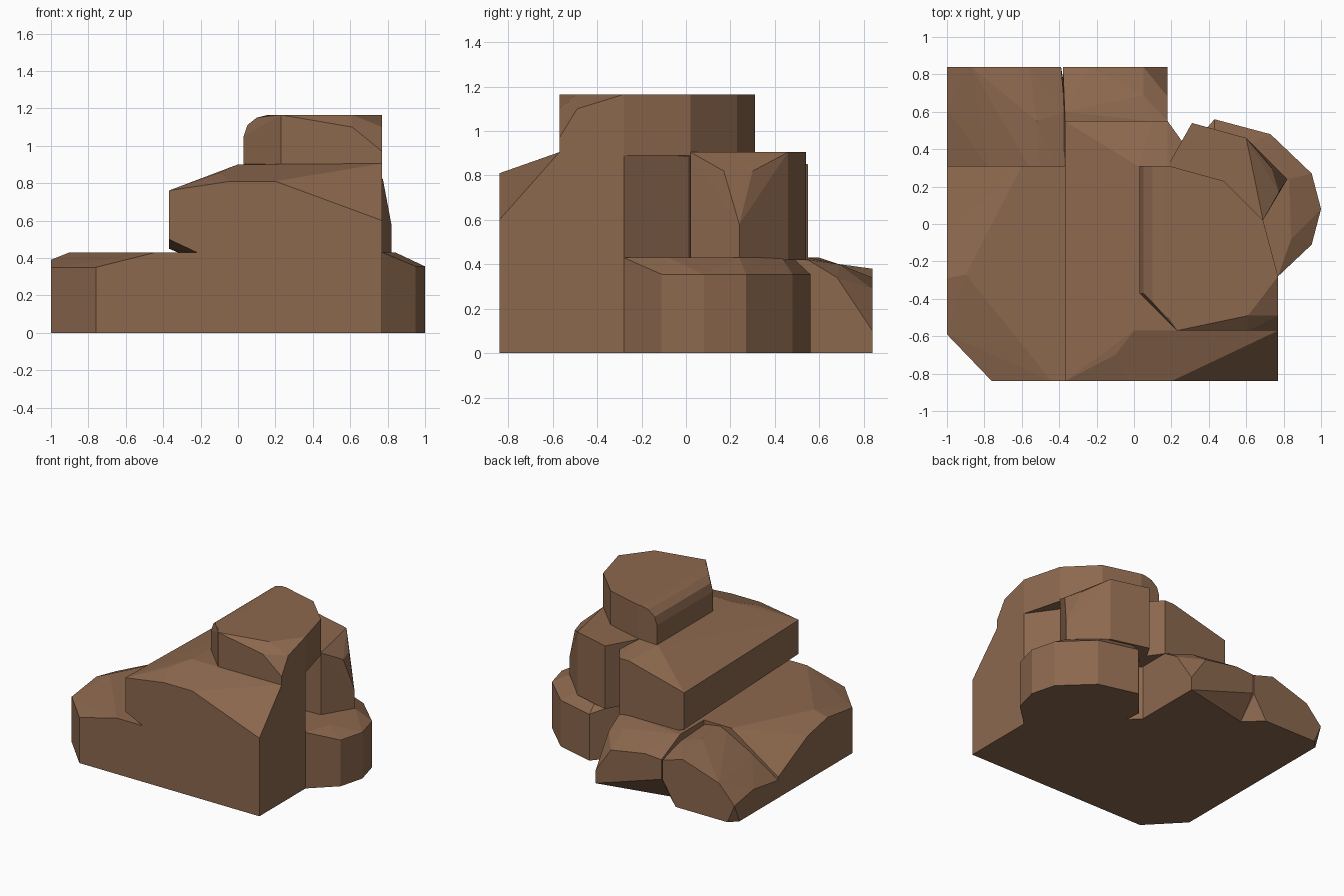
import bpy, bmesh

mat = bpy.data.materials.new("rock_brown")
mat.diffuse_color = (0.262, 0.138, 0.076, 1)


def rock(name, points):
    """Faceted boulder: the convex hull of a few corner points."""
    bm = bmesh.new()
    for p in points:
        bm.verts.new(p)
    res = bmesh.ops.convex_hull(bm, input=bm.verts)
    loose = {g for g in res["geom_interior"] + res["geom_unused"]
             if isinstance(g, bmesh.types.BMVert)}
    bmesh.ops.delete(bm, geom=list(loose), context='VERTS')
    bmesh.ops.dissolve_limit(bm, angle_limit=0.02, verts=bm.verts, edges=bm.edges)
    bmesh.ops.recalc_face_normals(bm, faces=bm.faces)
    me = bpy.data.meshes.new(name)
    bm.to_mesh(me)
    bm.free()
    me.materials.append(mat)
    ob = bpy.data.objects.new(name, me)
    bpy.context.collection.objects.link(ob)
    return ob


def ring(outline, z):
    return [(x, y, z) for x, y in outline]


# wide ground slab, with chamfered front left and back left corners
rock("ground_slab",
     ring([(-1, .31), (-1, -.59), (-.76, -.84), (.77, -.84), (.77, -.28), (.18, .31)], 0)
     + ring([(-.44, -.84), (.77, -.84), (.77, -.28), (.18, .31), (-.6, .31), (-.9, -.27)], .43)
     + [(-1, -.59, .35), (-.76, -.84, .35), (-1, -.29, .39), (-1, -.05, .34),
        (-1, .31, .16), (-.75, .31, .33)])

# low back left rock
rock("back_left_rock",
     ring([(-1, .2), (-1, .78), (-.94, .84), (-.5, .84), (-.37, .72), (-.3, .2)], 0)
     + [(-1, .84, .14), (-1, .61, .18), (-1, .2, .12), (-.87, .84, .28),
        (-.56, .84, .38), (-.39, .84, .33), (-.39, .84, .18), (-.78, .31, .28),
        (-.52, .55, .42), (-.5, .2, .42), (-.37, .2, .40), (-.37, .6, .38)])

# low back right rock
rock("back_right_rock",
     ring([(.18, .2), (.18, .84), (-.37, .72), (-.37, .2)], 0)
     + [(.18, .84, .1), (.05, .84, .29), (-.24, .84, .34), (-.38, .84, .33),
        (-.38, .84, .18), (.18, .68, .34), (.05, .69, .40), (.1, .55, .43),
        (-.37, .6, .43), (-.37, .2, .43), (.18, .2, .43), (.18, .55, .42)])

# low right rock with a sloping rim
rim = [(.77, -.28), (.95, -.11), (1, .08), (.95, .27), (.73, .48), (.43, .56), (.25, .35), (.3, -.2)]
rock("right_rock",
     ring(rim, 0) + ring(rim[1:6], .355)
     + ring([(.77, -.28), (.84, -.08), (.83, .24), (.62, .43), (.43, .48), (.25, .35), (.3, -.2)], .43))

# middle rock, overhanging at the left and sloping down at the front
rock("middle_rock",
     ring([(-.2, -.84), (.77, -.84), (.77, -.28), (.18, .31), (.18, .55), (-.3, .55)], .42)
     + [(-.37, -.84, .5), (-.37, .55, .45), (-.37, -.84, .76), (-.37, .55, .73),
        (-.04, -.84, .81), (.2, -.84, .81), (.77, -.84, .6),
        (-.1, -.7, .855), (.0, -.57, .90), (.77, -.57, .905), (.77, -.28, .905),
        (.18, .31, .905), (.18, .55, .85), (.02, .31, .9), (.1, .55, .85)])

# upper right rock with a clipped outer corner
base = [(.18, .31), (.31, .54), (.6, .46), (.82, .24), (.69, .02), (.3, 0)]
rock("upper_right_rock",
     ring(base, .42) + ring(base[:3] + base[4:], .905)
     + [(.82, .24, .58), (.775, .17, .82), (.735, .30, .82)])

# top rock with softened left edge and clipped front right corner
top = [(.03, .31), (.19, .31), (.48, .23), (.69, .02), (.77, -.28), (.77, -.57), (.23, -.57), (.03, -.37)]
rock("top_rock",
     ring(top, .89) + ring(top[1:5] + [(.61, -.49), (.23, -.57), (.18, -.5), (.16, .31)], 1.165)
     + [(.03, .31, 1.05), (.03, -.37, 1.05), (.05, .31, 1.11), (.05, -.37, 1.11),
        (.1, .31, 1.15), (.1, -.42, 1.15),
        (.61, -.57, 1.10), (.77, -.57, .97), (.77, -.49, 1.10)])
